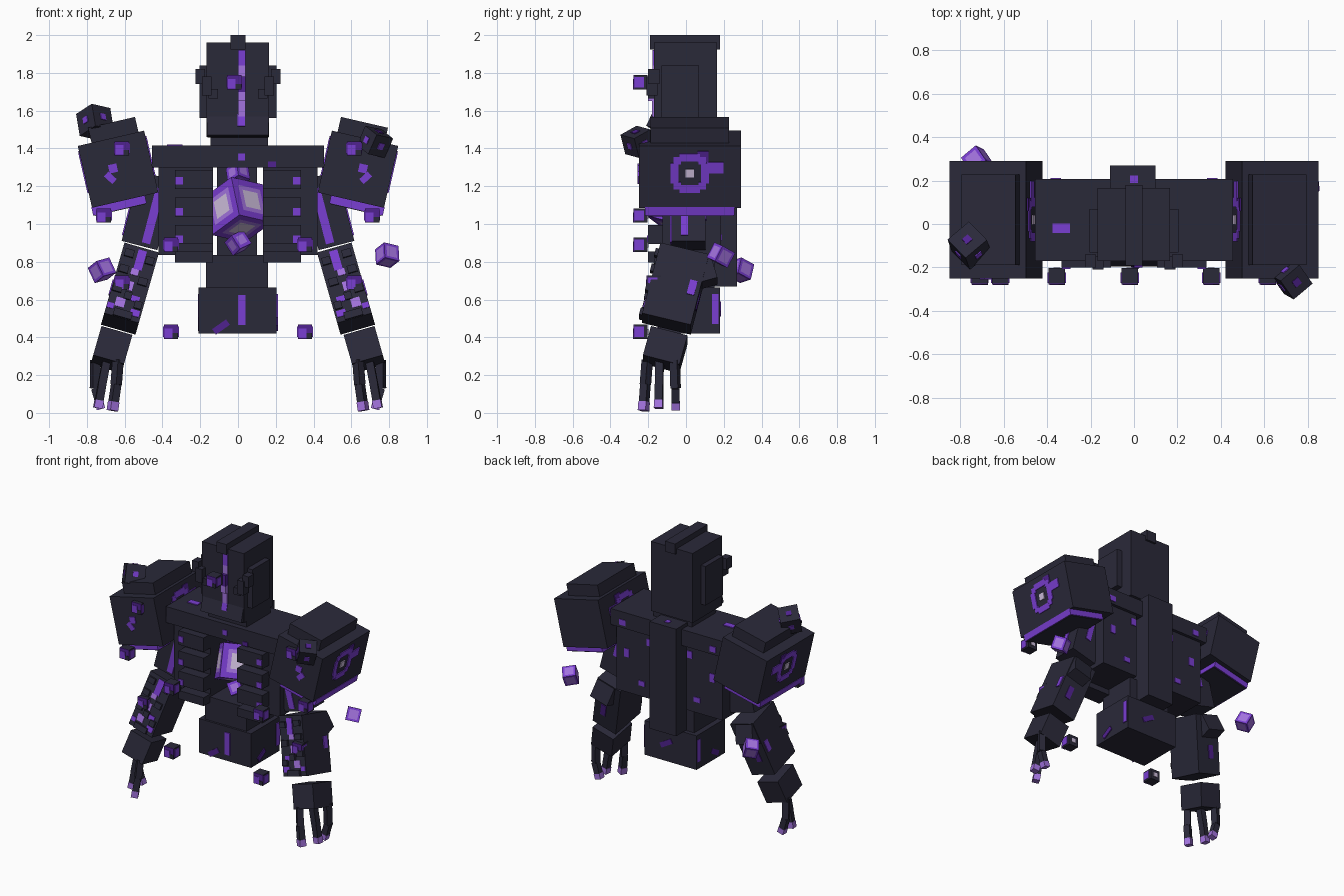
import bpy, bmesh, math
from mathutils import Matrix, Vector, Euler

cube = bpy.data.objects.get("Cube")
if cube:
    bpy.data.objects.remove(cube, do_unlink=True)


def material(name, rgb):
    lin = [((c / 255 + 0.055) / 1.055) ** 2.4 for c in rgb] + [1.0]
    m = bpy.data.materials.new(name)
    m.use_nodes = True
    m.diffuse_color = lin
    m.node_tree.nodes["Principled BSDF"].inputs["Base Color"].default_value = lin
    return m


DARK = material("dark slate", (42, 41, 57))
DEEP = material("deep purple", (80, 34, 144))
PURPLE = material("purple", (122, 62, 210))
LAVENDER = material("lavender", (164, 116, 224))
PALE = material("pale lilac", (208, 192, 222))


def frame(loc, rot=(0, 0, 0)):
    return Matrix.Translation(loc) @ Euler([math.radians(a) for a in rot]).to_matrix().to_4x4()


def box(name, size, loc, mat=DARK, base=None, rot=(0, 0, 0), insets=()):
    """Box of a given size; each inset adds a nested panel in another colour."""
    bm = bmesh.new()
    bmesh.ops.create_cube(bm, size=1, matrix=Matrix.Diagonal((*size, 1)))
    faces = bm.faces[:]
    for i, (_, t) in enumerate(insets):
        bmesh.ops.inset_individual(bm, faces=faces, thickness=t)
        for f in faces:
            f.material_index = i + 1
    me = bpy.data.meshes.new(name)
    bm.to_mesh(me)
    bm.free()
    for m in [mat] + [c for c, _ in insets]:
        me.materials.append(m)
    ob = bpy.data.objects.new(name, me)
    ob.matrix_world = (base or Matrix()) @ frame(loc, rot)
    bpy.context.collection.objects.link(ob)
    return ob


def span(name, lo, hi, mat=DARK):
    """Box between two opposite corners."""
    lo, hi = Vector(lo), Vector(hi)
    return box(name, hi - lo, (lo + hi) / 2, mat)


def strut(name, a, b, w, mat=DARK):
    """Square bar between two points."""
    ob = box(name, (w, w, (b - a).length), (0, 0, 0), mat)
    ob.matrix_world = Matrix.Translation((a + b) / 2) @ (b - a).to_track_quat('Z', 'Y').to_matrix().to_4x4()


def shard(name, x, y, z):
    """Small dark cube with glowing patches in front, at the sides and behind."""
    box(name, (0.076, 0.07, 0.076), (x, y, z))
    box(name + "_front", (0.076, 0.006, 0.076), (x, y - 0.037, z), DEEP)
    box(name + "_glow", (0.042, 0.004, 0.05), (x - 0.013, y - 0.041, z - 0.008), PURPLE)
    box(name + "_corner", (0.03, 0.004, 0.03), (x + 0.023, y - 0.041, z - 0.023))
    box(name + "_back", (0.03, 0.006, 0.03), (x, y + 0.036, z), PALE)
    for s in (-1, 1):
        box(name + "_side", (0.006, 0.05, 0.055), (x + s * 0.039, y - 0.009, z), PURPLE)


# Head
span("head", (-0.168, -0.17, 1.46), (0.165, 0.165, 1.96))
span("neck", (-0.145, -0.13, 1.40), (0.16, 0.14, 1.47))
span("head_crest", (-0.04, -0.19, 1.925), (0.04, 0.18, 2.0))
chin = frame((0, -0.153, 1.535), (-15, 0, 0))
box("chin", (0.325, 0.05, 0.145), (0, 0, 0), DARK, chin)
box("chin_glow", (0.04, 0.008, 0.09), (0.018, -0.025, 0.02), PURPLE, chin)
for z0, z1, y, m in ((1.84, 1.92, 0.178, PURPLE), (1.78, 1.84, 0.178, LAVENDER), (1.70, 1.78, 0.2, DEEP),
                     (1.65, 1.70, 0.2, LAVENDER), (1.57, 1.65, 0.18, LAVENDER)):
    span("face_glow", (0, -y, z0), (0.04, -0.165, z1), m)
for s in (-1, 1):
    box("ear_plate", (0.05, 0.2, 0.28), (s * 0.18, -0.03, 1.70))
    box("cheek_horn_upper", (0.05, 0.06, 0.08), (s * 0.2, -0.17, 1.78))
    box("cheek_horn_middle", (0.05, 0.06, 0.1), (s * 0.165, -0.18, 1.73))
    box("cheek_horn_lower", (0.05, 0.05, 0.05), (s * 0.13, -0.175, 1.69))
shard("face_shard", -0.02, -0.238, 1.75)

# Torso
span("collar", (-0.455, -0.17, 1.30), (0.455, 0.207, 1.415))
span("spine", (-0.11, 0.1, 0.67), (0.1, 0.27, 1.44))
span("abdomen", (-0.17, -0.13, 0.66), (0.16, 0.15, 0.835))
span("pelvis", (-0.21, -0.145, 0.42), (0.205, 0.18, 0.665))
span("pelvis_glow", (0, -0.152, 0.465), (0.04, -0.145, 0.625), PURPLE)
box("pelvis_glow_chip", (0.09, 0.008, 0.035), (-0.09, -0.147, 0.455), DEEP, None, (0, -35, 0))
box("collar_glow", (0.038, 0.008, 0.035), (0.018, -0.172, 1.355), PURPLE)
box("collar_glow_chip", (0.04, 0.008, 0.03), (0.18, -0.172, 1.315), DEEP)
box("collar_top_glow", (0.08, 0.045, 0.008), (-0.335, -0.02, 1.417), PURPLE)
box("spine_top_glow", (0.035, 0.035, 0.008), (0, 0.205, 1.441), PURPLE)
for s in (-1, 1):
    box("torso_side", (0.29, 0.31, 0.47), (s * 0.277, 0.03, 1.07))
    for z, h in ((1.235, 0.1), (1.09, 0.1), (0.945, 0.1), (0.825, 0.06)):
        box("rib", (0.2, 0.13, h), (s * 0.233, -0.135, z))
    for z in (1.23, 1.065, 0.92):
        box("rib_glow", (0.04, 0.008, 0.04), (s * 0.312, -0.202, z), PURPLE)
    for x, z, w, h in ((0.16, 1.24, 0.04, 0.05), (0.36, 1.34, 0.05, 0.04),
                       (0.34, 1.12, 0.04, 0.06), (0.22, 0.93, 0.05, 0.035)):
        box("back_glow", (w, 0.008, h), (s * x, 0.187 if z < 1.29 else 0.208, z), PURPLE)
    box("pelvis_side_glow", (0.008, 0.035, 0.16), (s * 0.208, 0.155, 0.55), PURPLE)
    box("pelvis_side_chip", (0.008, 0.09, 0.035), (s * 0.208, -0.03, 0.47), DEEP, None, (30, 0, 0))
box("pelvis_back_glow", (0.1, 0.008, 0.035), (0.03, 0.182, 0.55), DEEP, None, (0, 30, 0))

# Glowing core with two smaller crystals
box("core_crystal", (0.23, 0.23, 0.23), (0, -0.02, 1.075), PURPLE, None, (-28, 10, 40),
    ((LAVENDER, 0.055), (PALE, 0.035)))
for z, r in ((1.265, 15), (0.9, -20)):
    box("small_crystal", (0.085, 0.085, 0.085), (0, -0.03, z), PURPLE, None, (-28, r, 40), ((LAVENDER, 0.025),))

# Arms
for s in (-1, 1):
    # Shoulder block with cap, rim and eye-like rings on both sides
    sh = frame((s * 0.635, 0.02, 1.29), (0, s * 13, 0))
    box("shoulder", (0.36, 0.54, 0.336), (0, 0, 0), DARK, sh)
    box("shoulder_cap", (0.255, 0.415, 0.085), (-s * 0.022, 0, 0.207), DARK, sh)
    box("shoulder_rim", (0.29, 0.475, 0.045), (s * 0.038, 0, -0.186), PURPLE, sh)
    box("shoulder_base", (0.28, 0.46, 0.02), (s * 0.036, 0, -0.203), DARK, sh)
    for x in (-s * 0.182, s * 0.182):
        for k in (-1, 1):
            box("ring_bar", (0.008, 0.11, 0.042), (x, 0, 0.02 + k * 0.085), PURPLE, sh)
            box("ring_post", (0.008, 0.042, 0.11), (x, k * 0.08, 0.02), PURPLE, sh)
            for j in (-1, 1):
                box("ring_corner", (0.007, 0.04, 0.04), (x, k * 0.066, 0.02 + j * 0.068), PURPLE, sh)
        box("ring_dot", (0.008, 0.045, 0.045), (x, 0, 0.02), PALE, sh)
        box("ring_tail", (0.006, 0.06, 0.06), (x, 0.07, 0.11), DEEP, sh)
        box("ring_tail_tip", (0.008, 0.085, 0.06), (x, 0.135, 0.05), PURPLE, sh)
    box("shoulder_chip", (0.045, 0.008, 0.045), (s * 0.025, -0.272, 0.01), PURPLE, sh)
    box("shoulder_chip_tail", (0.035, 0.008, 0.06), (s * 0.05, -0.272, -0.035), PURPLE, sh, (0, s * 35, 0))

    # Upper arm
    up = frame((s * 0.474, 0.012, 1.07), (0, -s * 14.5, 0))
    box("upper_arm", (0.195, 0.18, 0.38), (0, 0, 0), DARK, up)
    box("upper_arm_glow", (0.045, 0.008, 0.3), (-s * 0.03, -0.092, -0.02), PURPLE, up)
    box("upper_arm_side_glow", (0.008, 0.035, 0.28), (s * 0.1, -0.02, -0.02), PURPLE, up)
    box("upper_arm_inner_glow", (0.008, 0.05, 0.12), (-s * 0.1, 0.03, 0.05), PURPLE, up)
    box("upper_arm_back_glow", (0.04, 0.008, 0.14), (0, 0.092, 0.02), PURPLE, up)

    # Forearm with stepped front panels
    fo = frame((s * 0.572, -0.055, 0.658), (-14, -s * 16, 0))
    box("forearm", (0.19, 0.265, 0.4), (0, 0, 0), DARK, fo)
    for x, z, w, h, m in ((-0.01, 0.13, 0.045, 0.11, PURPLE), (0.0, 0.06, 0.04, 0.035, LAVENDER),
                          (0.01, -0.02, 0.045, 0.05, LAVENDER), (0.03, -0.12, 0.05, 0.05, LAVENDER),
                          (-0.04, -0.08, 0.05, 0.03, PURPLE), (0.075, -0.15, 0.035, 0.03, PURPLE),
                          (-0.06, -0.155, 0.05, 0.035, PURPLE)):
        box("forearm_glow", (w, 0.008, h), (s * x, -0.134, z), m, fo)
    for x, z, w in ((-0.06, 0.14, 0.045), (0.055, 0.15, 0.05), (0.06, 0.06, 0.05), (-0.055, 0.02, 0.05),
                    (0.065, -0.05, 0.05), (-0.065, -0.11, 0.04), (0.0, -0.075, 0.04), (0.0, -0.178, 0.1)):
        box("forearm_block", (w, 0.02, 0.04), (s * x, -0.14, z), DARK, fo)
    shard("forearm_shard", s * 0.615, -0.168, 0.69)
    box("forearm_side_glow", (0.008, 0.04, 0.08), (s * 0.097, 0.09, 0.0), PURPLE, fo)
    box("forearm_back_glow", (0.04, 0.008, 0.09), (s * 0.02, 0.134, -0.05), DEEP, fo)
    box("elbow_block", (0.14, 0.1, 0.13), (s * 0.02, 0.13, 0.12), DARK, fo, (30, 0, 0))

    # Hand and fingers
    ha = frame((s * 0.67, -0.11, 0.335), (-15, -s * 16, 0))
    box("hand", (0.17, 0.2, 0.165), (0, 0, 0), DARK, ha)
    for pts in (((0.635, -0.205, 0.28), (0.645, -0.215, 0.15), (0.665, -0.225, 0.012)),
                ((0.695, -0.14, 0.28), (0.72, -0.142, 0.15), (0.742, -0.145, 0.025)),
                ((0.755, -0.06, 0.28), (0.757, -0.055, 0.13), (0.725, -0.055, 0.02))):
        a, b, c = [Vector((s * p[0], p[1], p[2])) for p in pts]
        tip = b.lerp(c, 0.66)
        strut("finger_upper", a, b, 0.043)
        strut("finger_lower", b, tip, 0.042)
        strut("finger_tip", tip, c, 0.046, LAVENDER)

    # Shards hovering in front
    for x, z in ((0.71, 1.045), (0.355, 0.43), (0.355, 0.89), (0.615, 1.4)):
        shard("shard", s * x, -0.238, z)

# Floating bright crystals
for loc, rot in (((0.79, 0.185, 0.835), (-25, 12, 30)), ((-0.72, 0.29, 0.755), (-25, -12, 40))):
    box("floating_crystal", (0.09, 0.09, 0.09), loc, PURPLE, None, rot, ((LAVENDER, 0.02),))

# Dark rocks with glowing spots
for loc, rot, size in (((-0.757, -0.1, 1.54), (-25, 10, 40), 0.13), ((0.725, -0.255, 1.435), (25, 10, 40), 0.115)):
    rock = frame(loc, rot)
    box("rock", (size, size, size), (0, 0, 0), DARK, rock)
    e = size / 2 + 0.002
    for axis in range(3):
        for k in (-1, 1):
            p, d = [0, 0, 0], [0.035] * 3
            p[axis], d[axis] = k * e, 0.006
            box("rock_glow", d, p, DEEP if axis == 2 else PURPLE, rock)
